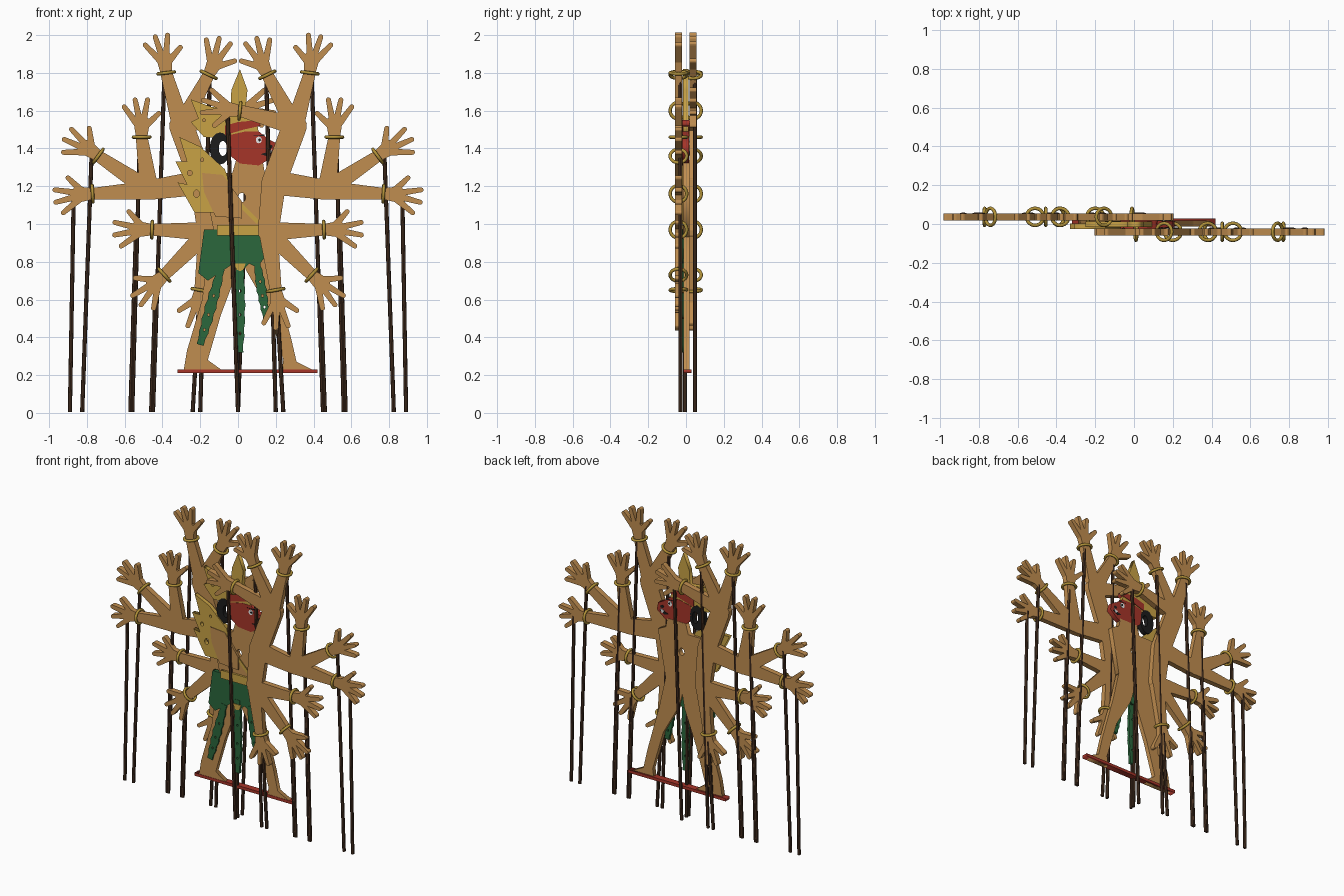
import bpy
import bmesh
from math import sin, cos, pi, atan2, radians
from mathutils import Vector

default = bpy.data.objects.get("Cube")
if default:
    bpy.data.objects.remove(default)


def material(name, *rgb):
    mat = bpy.data.materials.new(name)
    mat.use_nodes = True
    mat.diffuse_color = (*rgb, 1)
    mat.node_tree.nodes["Principled BSDF"].inputs["Base Color"].default_value = (*rgb, 1)
    return mat


SKIN = material("tan leather", .53, .27, .08)
GOLD = material("gold", .58, .36, .06)
BRASS = material("bracelet brass", .45, .29, .04)
WOOD = material("dark wood", .07, .033, .017)
RED = material("red", .38, .035, .022)
GREEN = material("green cloth", .024, .135, .045)
BLACK = material("black", .012, .012, .012)
WHITE = material("white", .8, .8, .8)


def link(name, mesh, mat):
    mesh.materials.append(mat)
    obj = bpy.data.objects.new(name, mesh)
    bpy.context.collection.objects.link(obj)
    return obj


def ring(cx, cz, rx, rz, n=16):
    return [(cx + rx * cos(2 * pi * i / n), cz + rz * sin(2 * pi * i / n)) for i in range(n)]


def panel(name, mat, front, back, outline, holes=()):
    """Flat cut-out in hundredths of a unit, with holes, between two depths."""
    curve = bpy.data.curves.new(name, "CURVE")
    curve.dimensions, curve.fill_mode = "2D", "BOTH"
    curve.extrude = (back - front) / 2
    for loop in [outline, *holes]:
        spline = curve.splines.new("POLY")
        spline.points.add(len(loop) - 1)
        for point, (x, z) in zip(spline.points, loop):
            point.co = (x / 100, z / 100, 0, 1)
        spline.use_cyclic_u = True
    helper = bpy.data.objects.new(name + "_outline", curve)
    bpy.context.collection.objects.link(helper)
    bpy.context.view_layer.update()
    mesh = bpy.data.meshes.new_from_object(
        helper.evaluated_get(bpy.context.evaluated_depsgraph_get()))
    bpy.data.objects.remove(helper)
    mesh.materials.clear()
    for v in mesh.vertices:
        x, y, z = v.co
        v.co = (x, (front + back) / 2 - z, y)
    return link(name, mesh, mat)


def capsule(bm, a, ra, b, rb, y, half, steps=6):
    """Tapered limb with round ends, cut from a flat sheet."""
    angle = atan2(b[1] - a[1], b[0] - a[0])
    loop = []
    for (cx, cz), r, start in ((a, ra, angle + pi / 2), (b, rb, angle - pi / 2)):
        loop += [(cx + r * cos(start + pi * i / steps), cz + r * sin(start + pi * i / steps))
                 for i in range(steps + 1)]
    face = bm.faces.new([bm.verts.new((x, y - half, z)) for x, z in loop])
    out = bmesh.ops.extrude_face_region(bm, geom=[face])["geom"]
    bmesh.ops.translate(bm, vec=(0, 2 * half, 0),
                        verts=[g for g in out if isinstance(g, bmesh.types.BMVert)])


def rod(name, top, bottom, y):
    a, b = Vector((top[0], y, top[1])), Vector((bottom, y, .005))
    bpy.ops.mesh.primitive_cylinder_add(vertices=8, radius=.011, depth=(a - b).length,
                                        location=(a + b) / 2)
    obj = bpy.context.object
    obj.rotation_mode = "QUATERNION"
    obj.rotation_quaternion = (a - b).to_track_quat("Z", "Y")
    obj.name = name
    obj.data.materials.append(WOOD)


# Arms: each upper arm ends in three forearms (wrist, hand heading, rod top, rod foot)
SHOULDER = (.19, 1.22)
ARMS = {
    "raised": ((.3, 1.52), .065, [
        ((.38, 1.8), 83, (.39, 1.78), .45),
        ((.155, 1.79), 116, (.15, 1.75), .2),
        ((.01, 1.6), 174, (-.055, 1.57), 0)]),
    "level": ((.47, 1.18), .052, [
        ((.51, 1.46), 90, (.52, 1.43), .56),
        ((.74, 1.36), 36, (.775, 1.37), .825),
        ((.77, 1.16), -3, (.87, 1.14), .89)]),
    "lowered": ((.16, .96), .055, [
        ((.455, .97), 2, (.54, .97), .57),
        ((.39, .73), -42, (.435, .7), .46),
        ((.2, .65), -80, (.205, .6), .24)]),
}
FINGERS = [(-30, .185), (-10, .2), (9, .2), (36, .155)]

for side, s, y, rod_y in (("left", 1, -.04, -.03), ("right", -1, .037, .047)):
    for pose, (elbow, width, forearms) in ARMS.items():
        bm = bmesh.new()

        def limb(a, ra, b, rb):
            capsule(bm, (a[0] * s, a[1]), ra, (b[0] * s, b[1]), rb, y, .018)

        limb(SHOULDER, .065, elbow, width)
        for i, (wrist, heading, top, foot) in enumerate(forearms):
            limb(elbow, .05, wrist, .031)

            def reach(distance, turn=0):
                a = radians(heading + turn)
                return (wrist[0] + distance * cos(a), wrist[1] + distance * sin(a))

            # Palm and splayed fingers
            limb(wrist, .03, reach(.075), .042)
            for turn, length in FINGERS:
                limb(reach(.06, turn / 2), .019, reach(length, turn), .013)
            # Bracelet and control rod
            axis = Vector((cos(radians(heading)) * s, 0, sin(radians(heading))))
            bpy.ops.mesh.primitive_torus_add(
                major_radius=.044, minor_radius=.009, major_segments=24, minor_segments=8,
                location=(wrist[0] * s, y, wrist[1]),
                rotation=axis.to_track_quat("Z", "Y").to_euler())
            band = bpy.context.object
            band.name = f"{side}_{pose}_bracelet_{i}"
            band.data.materials.append(BRASS)
            bpy.ops.object.shade_smooth()
            rod(f"{side}_{pose}_rod_{i}", (top[0] * s, top[1]), foot * s, rod_y)
        bmesh.ops.recalc_face_normals(bm, faces=bm.faces)
        mesh = bpy.data.meshes.new(f"{side}_{pose}_arm")
        bm.to_mesh(mesh)
        bm.free()
        link(mesh.name, mesh, SKIN)

# Torso, neck and legs
panel("torso", SKIN, -.016, .018,
      [(-19, 127), (-3, 127), (-1, 134), (13, 134), (14, 128), (20, 125), (14, 92), (-12, 92)],
      [ring(2, 114, 2, 2.5)])
panel("right_leg", SKIN, -.012, .018,
      [(-13, 94), (3, 94), (0, 76), (-9, 52), (-16, 28), (-9, 23), (-9, 21), (-29, 21),
       (-27, 33), (-19, 60), (-17, 76)])
panel("left_leg", SKIN, -.012, .018,
      [(-1, 94), (14, 94), (19, 72), (28, 40), (31, 27), (39, 23), (39, 21), (23, 21),
       (24, 28), (16, 55), (4, 76)])
rod("body_rod", (-.01, .9), 0, -.005)

# Foot bar
panel("foot_bar", RED, -.014, .029, [(-32, 21), (42, 21), (42, 23), (-32, 23)])

# Cloth
panel("shorts", GREEN, -.02, .008,
      [(-18, 97), (12, 97), (14, 82), (10, 77), (6, 79), (2, 75), (-4, 78), (-16, 70), (-21, 74)])


def tail(name, top, tip, width):
    """Scalloped ribbon hanging from the shorts."""
    a, b = Vector(top), Vector(tip)
    across = (b - a).orthogonal().normalized() * width
    left, right, n = [], [], 12
    for i in range(n + 1):
        w = across * (.8 if i % 2 else 1) * (.6 + .4 * sin(pi * i / n))
        p = a.lerp(b, i / n)
        left.append(p + w)
        right.append(p - w)
    holes = [ring(*a.lerp(b, t), .6, .8, 8) for t in (.35, .6, .8)]
    panel(name, GREEN, -.022, -.004, left + right[::-1], holes)


tail("right_cloth_tail", (-9, 76), (-20, 36), 3.2)
tail("middle_cloth_tail", (1, 82), (1, 32), 3)
tail("left_cloth_tail", (10, 80), (15, 50), 2.8)
panel("belt", GOLD, -.03, -.012, [(-11, 94), (11, 94), (11, 99.5), (-11, 99.5)])
panel("cloth_clasp", GOLD, -.026, -.018, [(-2, 79), (4, 79), (3, 76), (1, 75), (-1, 76)])
panel("chest_sash", GOLD, -.022, -.014, [(-16, 126), (-13, 126), (11, 102), (10, 100)])

# Wing ornament on the back
panel("wing", GOLD, -.026, .002,
      [(-31, 146), (-20, 141), (-7, 129), (-4, 121), (-12, 106), (-23, 106), (-32, 122),
       (-27, 121), (-33, 133), (-27, 133)],
      [ring(-25.5, 127, 1.2, 1.4), ring(-22, 116, 1.5, 2), ring(-19, 134, .8, 1)])
panel("vest_flap", SKIN, -.03, -.012,
      [(-19, 127), (-8, 126), (2, 112), (2, 103), (-12, 104), (-18, 117)])

# Head, crown and ear ornament
panel("crown", GOLD, -.016, .014,
      [(-25, 166), (-14, 162), (-4, 161), (-3.5, 171), (1, 182), (5, 171), (4, 161), (10, 154),
       (11, 148), (-4, 145), (-18, 146), (-25, 154), (-21, 156)],
      [ring(-18, 155, .8, .8, 8)])
panel("face", RED, -.018, .016,
      [(-5, 147), (-4, 136), (1, 132), (11, 131), (16, 134), (21, 138), (20, 143), (16, 145),
       (11, 149), (4, 149)])
panel("head_band", RED, -.022, .018, [(-7, 152), (0, 154), (11, 155), (12, 152), (3, 150), (-7, 147)])
panel("ear_ornament", BLACK, -.018, .016, ring(-9.5, 140, 5.5, 8.5), [ring(-8, 140, 2.2, 4)])
for name, mat, depth, shape in (
        ("eye", WHITE, .002, ring(11, 144.5, 1.6, 1.8)),
        ("pupil", BLACK, .004, ring(11.4, 144.5, .7, .8)),
        ("eyebrow", BLACK, .002, [(8, 147), (14, 146.5), (14, 147.3)]),
        ("nostril", BLACK, .002, ring(17, 141, 1.3, 1)),
        ("mouth", BLACK, .002, [(12, 137), (18, 139), (19, 138), (15, 136)]),
        ("tooth", WHITE, .004, [(15, 138.5), (18, 139.5), (17, 136.5)])):
    panel("front_" + name, mat, -.018 - depth, -.017, shape)
    panel("back_" + name, mat, .015, .016 + depth, shape)
